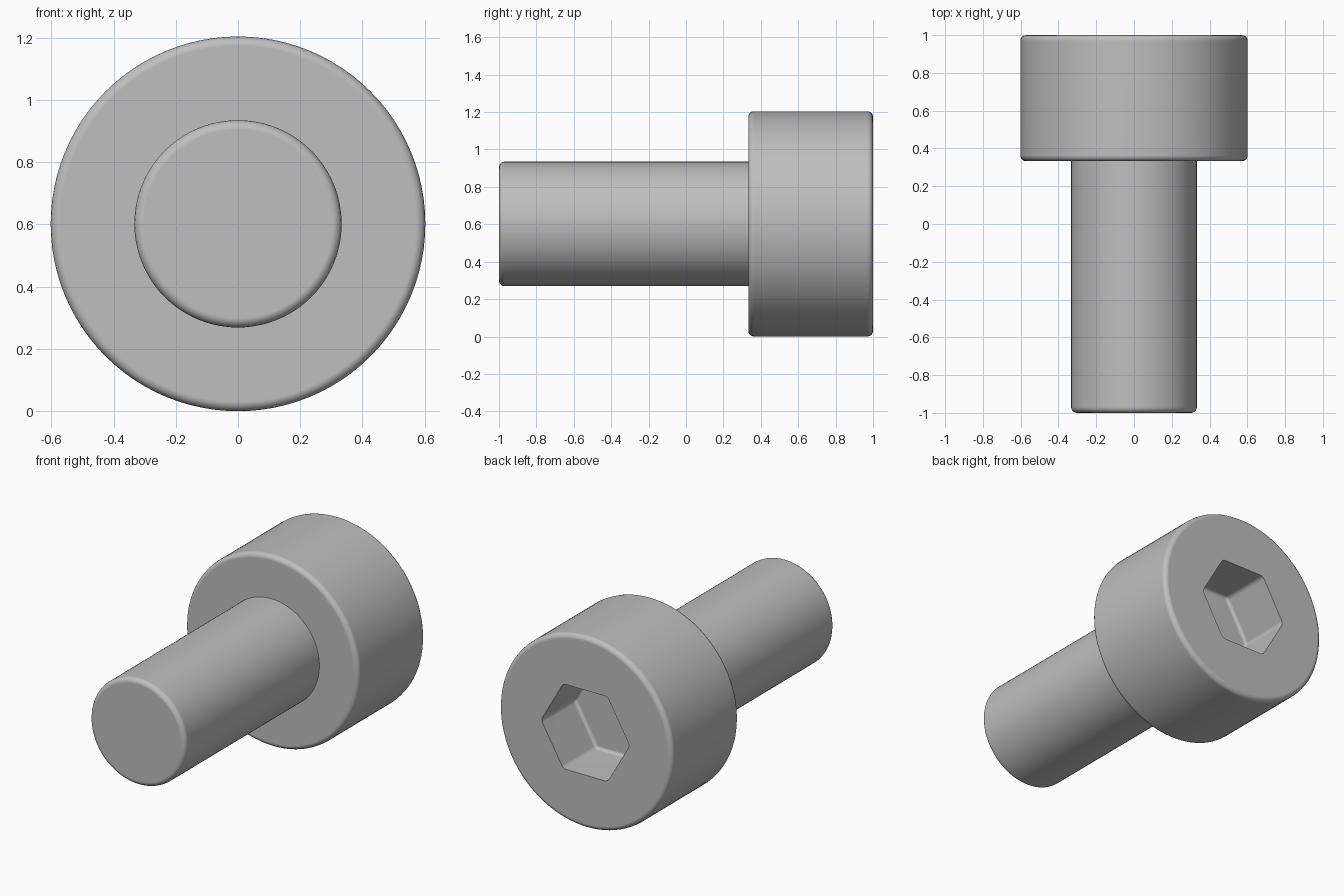
import bpy, bmesh
from math import cos, sin, pi, radians

cube = bpy.data.objects.get("Cube")
if cube:
    bpy.data.objects.remove(cube, do_unlink=True)

AXIS_Z = 0.602      # height of the bolt axis, equal to the head radius
HEAD_R, SHAFT_R, SOCKET_R = 0.602, 0.333, 0.308
HEAD_START, SOCKET_FLOOR = 0.333, 0.667

steel = bpy.data.materials.new("grey_steel")
steel.use_nodes = True
grey = (0.52, 0.52, 0.52, 1)
steel.diffuse_color = grey
steel.node_tree.nodes["Principled BSDF"].inputs["Base Color"].default_value = grey


def prism(name, radius, y0, y1, sides, bevel, segments):
    """Rounded prism lying along y."""
    bm = bmesh.new()
    ring = [bm.verts.new((radius * cos(2 * pi * i / sides), y0,
                          AXIS_Z + radius * sin(2 * pi * i / sides)))
            for i in range(sides)]
    face = bm.faces.new(ring)
    out = bmesh.ops.extrude_face_region(bm, geom=[face], use_keep_orig=True)
    top = [v for v in out["geom"] if isinstance(v, bmesh.types.BMVert)]
    bmesh.ops.translate(bm, verts=top, vec=(0, y1 - y0, 0))
    bmesh.ops.recalc_face_normals(bm, faces=bm.faces)
    sharp = [e for e in bm.edges if e.calc_face_angle(0) > radians(30)]
    bmesh.ops.bevel(bm, geom=sharp, offset=bevel, offset_type='OFFSET',
                    segments=segments, profile=0.5, affect='EDGES')
    mesh = bpy.data.meshes.new(name)
    bm.to_mesh(mesh)
    bm.free()
    mesh.materials.append(steel)
    obj = bpy.data.objects.new(name, mesh)
    bpy.context.collection.objects.link(obj)
    return obj


def activate(obj):
    bpy.ops.object.select_all(action='DESELECT')
    obj.select_set(True)
    bpy.context.view_layer.objects.active = obj


# Shaft runs slightly into the head
shaft = prism("shaft", SHAFT_R, -1, HEAD_START + 0.06, 96, 0.03, 4)

# Head with a hexagonal socket cut into its back
head = prism("head", HEAD_R, HEAD_START, 1, 96, 0.03, 4)
cutter = prism("socket_cutter", SOCKET_R, SOCKET_FLOOR, 1.2, 6, 0.02, 3)
cutter.hide_render = True
cut = head.modifiers.new("socket", 'BOOLEAN')
cut.operation, cut.object, cut.solver = 'DIFFERENCE', cutter, 'EXACT'
activate(head)
bpy.ops.object.modifier_apply(modifier=cut.name)
bpy.data.objects.remove(cutter, do_unlink=True)

# Smooth sides and fillets, flat end faces
for part in (shaft, head):
    activate(part)
    bpy.ops.object.shade_smooth_by_angle(angle=radians(35))
    weighted = part.modifiers.new("flat_ends", 'WEIGHTED_NORMAL')
    weighted.keep_sharp = True
